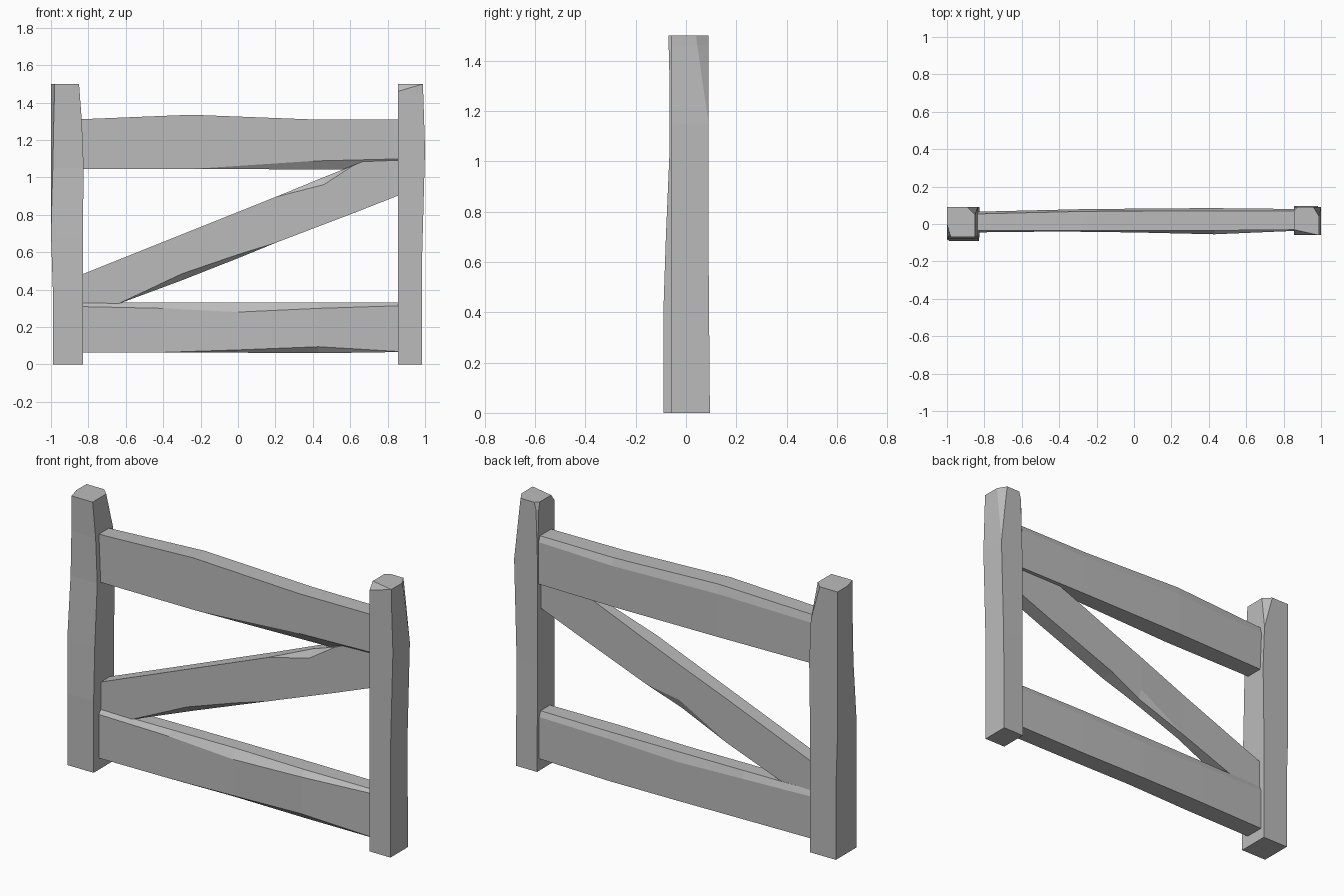
import bpy
import bmesh

cube = bpy.data.objects.get("Cube")
if cube:
    bpy.data.objects.remove(cube, do_unlink=True)

grey = bpy.data.materials.new("plain grey")
grey.use_nodes = True
GREY = (0.5, 0.5, 0.5, 1)
grey.diffuse_color = GREY
grey.node_tree.nodes["Principled BSDF"].inputs["Base Color"].default_value = GREY

CORNERS = ("front_low", "back_low", "back_high", "front_high")


def section(front, back, low, high, chips):
    """Rectangle outline whose named corners may be chipped by (depth, width)."""
    points = []
    for index, name in enumerate(CORNERS):
        depth, width = chips.get(name, (0, 0))
        y, sy = (front, 1) if name.startswith("front") else (back, -1)
        w, sw = (low, 1) if name.endswith("low") else (high, -1)
        pair = [(y, w + sw * width), (y + sy * depth, w)]
        points += pair if index % 2 == 0 else pair[::-1]
    return points


def hewn_beam(name, stations, place):
    """Loft chipped sections along a beam; place maps (along, depth, width) to xyz."""
    bm = bmesh.new()
    rings = []
    for along, front, back, low, high, chips in stations:
        outline = section(front, back, low, high, chips)
        rings.append([bm.verts.new(place(along, y, w)) for y, w in outline])
    for ring, following in zip(rings, rings[1:]):
        for i in range(len(ring)):
            j = (i + 1) % len(ring)
            bm.faces.new((ring[i], ring[j], following[j], following[i]))
    bm.faces.new(rings[0][::-1])
    bm.faces.new(rings[-1])
    bmesh.ops.remove_doubles(bm, verts=bm.verts, dist=0.0005)
    bmesh.ops.recalc_face_normals(bm, faces=bm.faces)
    mesh = bpy.data.meshes.new(name)
    bm.to_mesh(mesh)
    bm.free()
    mesh.materials.append(grey)
    obj = bpy.data.objects.new(name, mesh)
    bpy.context.collection.objects.link(obj)
    return obj


def upright(along, depth, width):
    return (width, depth, along)


def level(along, depth, width):
    return (along, depth, width)


def sloping(along, depth, width):
    return (along, depth, width + 0.4 * along)


# Posts: width runs along x
hewn_beam("right_post", [
    (0, -0.09, 0.09, -0.99, -0.83, {}),
    (0.4, -0.09, 0.09, -0.99, -0.83, {}),
    (0.7, -0.08, 0.09, -1, -0.83, {}),
    (1.05, -0.065, 0.09, -1, -0.825, {"front_low": (0.03, 0.01)}),
    (1.3, -0.065, 0.09, -1, -0.835, {"front_low": (0.05, 0.015)}),
    (1.5, -0.07, 0.09, -1, -0.85,
     {"front_low": (0.07, 0.02), "back_high": (0.04, 0.04)}),
], upright)

hewn_beam("left_post", [
    (0, -0.06, 0.095, 0.855, 0.985, {}),
    (0.6, -0.06, 0.09, 0.855, 0.985, {}),
    (1.15, -0.06, 0.09, 0.855, 1, {}),
    (1.46, -0.06, 0.09, 0.855, 0.99,
     {"back_high": (0.045, 0.025), "back_low": (0.01, 0.01)}),
    (1.5, -0.06, 0.09, 0.855, 0.99,
     {"front_low": (0.03, 0.135), "back_high": (0.05, 0.03), "back_low": (0.02, 0.02)}),
], upright)

# Rails: width runs along z
hewn_beam("top_rail", [
    (-0.87, -0.035, 0.065, 1.045, 1.31, {"back_high": (0.012, 0.04)}),
    (-0.25, -0.035, 0.08, 1.045, 1.335, {"back_high": (0.012, 0.05)}),
    (0.4, -0.035, 0.085, 1.043, 1.31,
     {"back_high": (0.015, 0.04), "front_low": (0.03, 0.045)}),
    (0.9, -0.03, 0.08, 1.045, 1.31,
     {"back_high": (0.012, 0.03), "front_low": (0.04, 0.055)}),
], level)

hewn_beam("bottom_rail", [
    (-0.87, -0.045, 0.065, 0.065, 0.33,
     {"front_high": (0.02, 0.02), "back_high": (0.012, 0.03)}),
    (-0.4, -0.04, 0.075, 0.065, 0.33,
     {"front_high": (0.02, 0.03), "back_high": (0.015, 0.04)}),
    (0, -0.045, 0.08, 0.063, 0.33,
     {"front_high": (0.03, 0.05), "back_high": (0.015, 0.05), "front_low": (0.02, 0.015)}),
    (0.43, -0.055, 0.08, 0.06, 0.33,
     {"front_high": (0.03, 0.03), "back_high": (0.012, 0.035), "front_low": (0.03, 0.035)}),
    (0.9, -0.035, 0.075, 0.067, 0.33,
     {"front_high": (0.015, 0.015), "back_high": (0.012, 0.03)}),
], level)

# Diagonal brace: widths are measured from its sloping centre line
hewn_beam("diagonal_brace", [
    (-0.87, -0.025, 0.055, 0.575, 0.815, {}),
    (-0.65, -0.025, 0.055, 0.58, 0.815, {}),
    (-0.3, -0.025, 0.055, 0.57, 0.815, {"front_low": (0.03, 0.035)}),
    (0, -0.025, 0.06, 0.568, 0.815,
     {"front_low": (0.02, 0.02), "back_low": (0.02, 0.05)}),
    (0.2, -0.025, 0.06, 0.57, 0.815, {}),
    (0.46, -0.025, 0.06, 0.565, 0.818, {"front_high": (0.03, 0.04)}),
    (0.62, -0.025, 0.06, 0.562, 0.818, {}),
    (0.9, -0.025, 0.06, 0.56, 0.818, {}),
], sloping)
